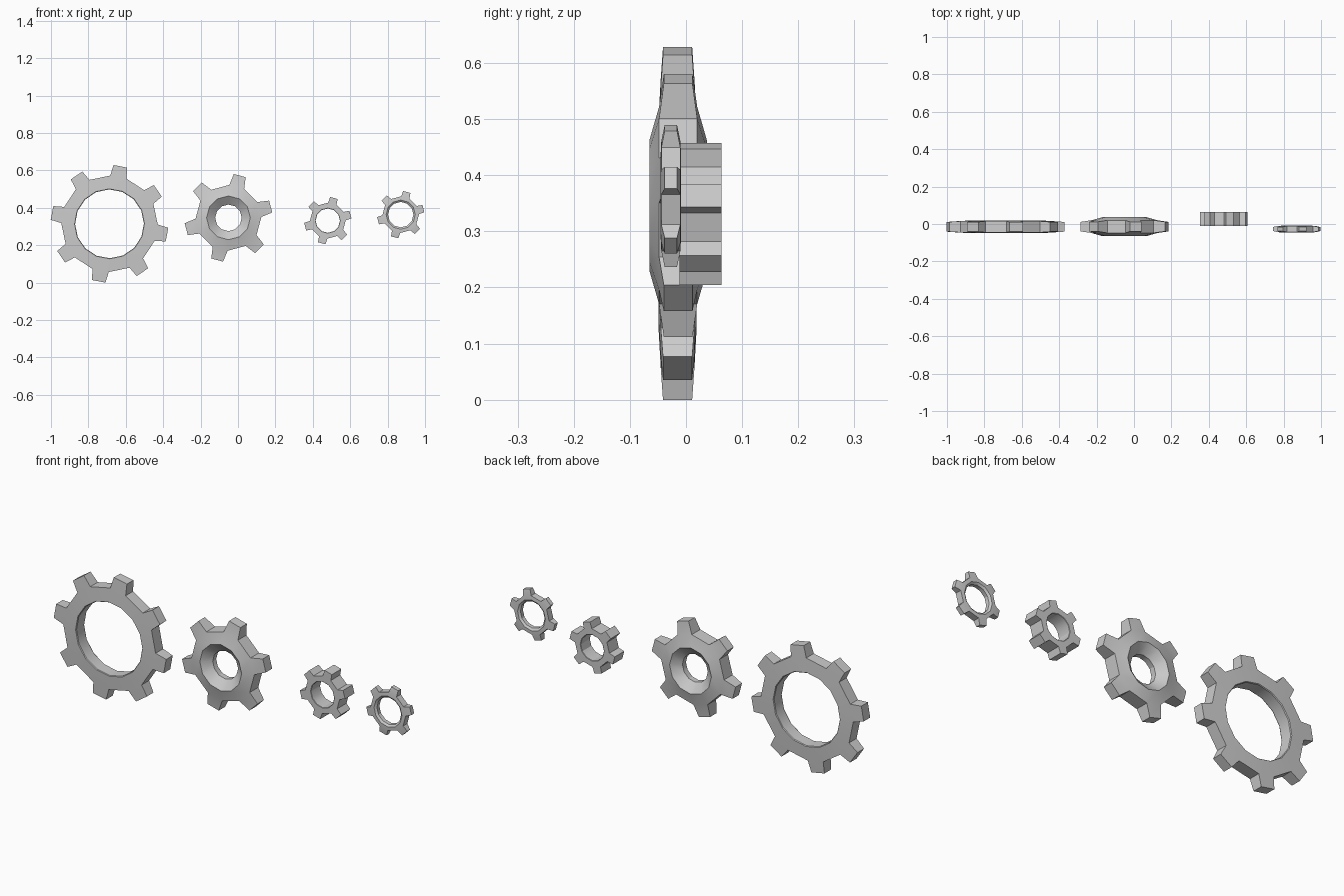
import bpy, bmesh
from math import sin, cos, pi, radians

if "Cube" in bpy.data.objects:
    bpy.data.objects.remove(bpy.data.objects["Cube"])


def gear(name, center, teeth, phase, tip, root, hub, bore, tip_half, root_half):
    """Ring gear in the XZ plane. tip/root/hub/bore are (radius, half thickness)."""
    cx, cy, cz = center
    bm = bmesh.new()

    def ring(profile, half, side):
        r, h = profile
        out = []
        for i in range(teeth):
            mid = radians(phase) + 2 * pi * i / teeth
            for d in (-half, half):
                a = mid + d
                out.append(bm.verts.new((cx + r * cos(a), cy + side * h, cz + r * sin(a))))
        return out

    even = pi / (2 * teeth)
    F, B = [dict(tip=ring(tip, radians(tip_half), s),
                 root=ring(root, radians(root_half), s),
                 hub=ring(hub, even, s),
                 bore=ring(bore, even, s)) for s in (-1, 1)]
    n = 2 * teeth
    face = bm.faces.new
    for i in range(n):
        j = (i + 1) % n
        # web and countersink on both sides
        for S in (F, B):
            face((S['hub'][i], S['hub'][j], S['root'][j], S['root'][i]))
            face((S['bore'][i], S['bore'][j], S['hub'][j], S['hub'][i]))
            if i % 2 == 0:
                face((S['root'][i], S['root'][j], S['tip'][j], S['tip'][i]))
        # bore wall, then tooth tip or gap floor, then tooth flank
        face((F['bore'][i], F['bore'][j], B['bore'][j], B['bore'][i]))
        k = 'tip' if i % 2 == 0 else 'root'
        face((F[k][i], F[k][j], B[k][j], B[k][i]))
        face((F['root'][i], F['tip'][i], B['tip'][i], B['root'][i]))
    bmesh.ops.recalc_face_normals(bm, faces=bm.faces[:])
    me = bpy.data.meshes.new(name)
    bm.to_mesh(me)
    bm.free()
    ob = bpy.data.objects.new(name, me)
    bpy.context.collection.objects.link(ob)
    bpy.ops.object.select_all(action='DESELECT')
    ob.select_set(True)
    bpy.context.view_layer.objects.active = ob
    bpy.ops.object.shade_smooth_by_angle(angle=radians(30))
    return ob


# Large thin ring gear
gear("large_ring_gear", (-0.687, -0.015, 0.314), 8, 79.3,
     (0.315, 0.026), (0.258, 0.030), (0.187, 0.034), (0.184, 0.030), 6.8, 9.8)
# Medium gear with thick countersunk hub
gear("hub_gear", (-0.051, -0.014, 0.346), 6, 75,
     (0.236, 0.0255), (0.176, 0.034), (0.117, 0.051), (0.071, 0.014), 8, 13.5)
# Small thick straight pinion
gear("pinion_gear", (0.48, 0.026, 0.331), 6, 75,
     (0.127, 0.0375), (0.096, 0.0375), (0.067, 0.0375), (0.065, 0.036), 9.5, 14)
# Small thin ring gear
gear("small_ring_gear", (0.87, -0.027, 0.363), 6, 75,
     (0.127, 0.011), (0.098, 0.017), (0.078, 0.018), (0.068, 0.010), 9, 13.5)
